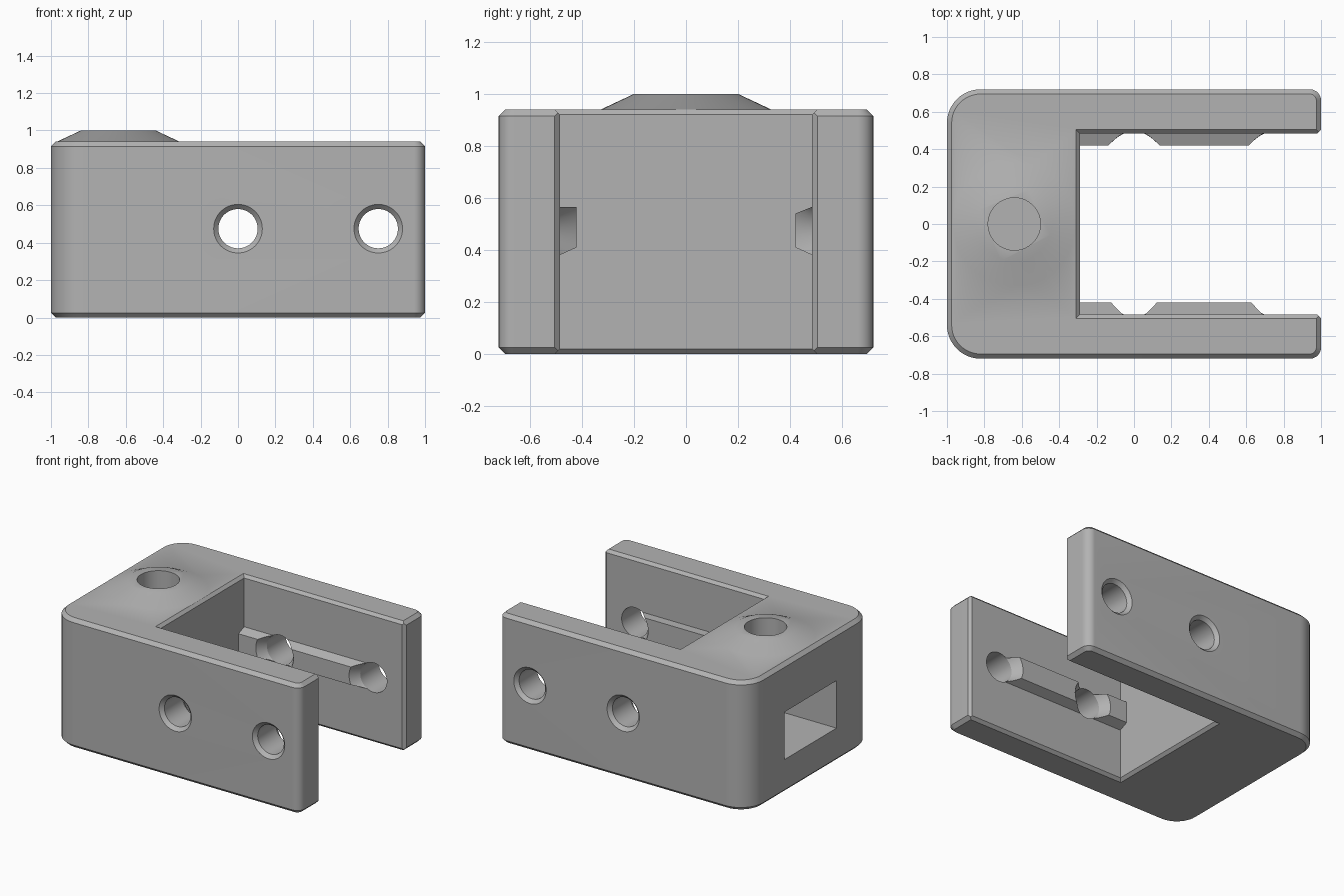
import bpy, bmesh, math

cube = bpy.data.objects.get("Cube")
if cube:
    bpy.data.objects.remove(cube, do_unlink=True)

grey = bpy.data.materials.new("plain grey")
grey.use_nodes = True
COLOUR = (0.45, 0.45, 0.45, 1)
grey.diffuse_color = COLOUR
grey.node_tree.nodes["Principled BSDF"].inputs["Base Color"].default_value = COLOUR


def loft(name, rings):
    """Skin a closed solid through rings that have equal point counts."""
    bm = bmesh.new()
    loops = [[bm.verts.new(p) for p in ring] for ring in rings]
    n = len(loops[0])
    for a, b in zip(loops, loops[1:]):
        for i in range(n):
            j = (i + 1) % n
            bm.faces.new((a[i], a[j], b[j], b[i]))
    bm.faces.new(loops[0][::-1])
    bm.faces.new(loops[-1])
    bmesh.ops.recalc_face_normals(bm, faces=bm.faces)
    mesh = bpy.data.meshes.new(name)
    bm.to_mesh(mesh)
    bm.free()
    mesh.materials.append(grey)
    ob = bpy.data.objects.new(name, mesh)
    bpy.context.collection.objects.link(ob)
    return ob


def circle(r, n=64):
    return [(r * math.cos(2 * math.pi * i / n), r * math.sin(2 * math.pi * i / n))
            for i in range(n)]


def combine(target, tool, operation):
    tool.hide_render = True
    mod = target.modifiers.new("join", 'BOOLEAN')
    mod.operation, mod.solver, mod.object = operation, 'EXACT', tool
    bpy.context.view_layer.objects.active = target
    bpy.ops.object.modifier_apply(modifier=mod.name)
    bpy.data.objects.remove(tool, do_unlink=True)


W, TOP, EDGE = 0.72, 0.94, 0.025
WALL, BACK = 0.485, -0.29


# Outer block: large round corners on the closed end, small on the arm tips
def outline(z, inset):
    pts = []
    for k, (sx, sy, r) in enumerate([(1, 1, 0.06), (-1, 1, 0.18), (-1, -1, 0.18), (1, -1, 0.06)]):
        for i in range(13):
            a = math.pi / 2 * (k + i / 12)
            pts.append((sx * (1 - r) + (r - inset) * math.cos(a),
                        sy * (W - r) + (r - inset) * math.sin(a), z))
    return pts


body = loft("clamp_body", [outline(0, EDGE), outline(EDGE, 0),
                           outline(TOP - EDGE, 0), outline(TOP, EDGE)])


# Open slot between the arms, with chamfered rims
def slot(z, e):
    half = [(BACK - e, WALL + e), (0.98 + e, WALL + e), (1.05, 0.555)]
    return [(x, y, z) for x, y in half] + [(x, -y, z) for x, y in half[::-1]]


combine(body, loft("slot_cutter", [slot(-0.02, 0.04), slot(0.02, 0),
                                   slot(TOP - 0.02, 0), slot(TOP + 0.02, 0.04)]), 'DIFFERENCE')

# Raised boss on the closed end
BOSS_X = -0.64
combine(body, loft("boss", [[(BOSS_X + x, y, z) for x, y in circle(r)]
                            for z, r in ((0.925, 0.328), (TOP, 0.328), (1.0, 0.2))]), 'UNION')

# Ribs along the inner walls; the front one has a flat top
for side, tip_top in ((-1, 0.565), (1, 0.54)):
    root, tip = side * 0.52, side * 0.42
    section = [(root, 0.365), (tip, 0.41), (tip, tip_top), (root, 0.565 if side < 0 else 0.58)]
    combine(body, loft("rib", [[(x, y, z) for y, z in section] for x in (-0.34, 0.74)]), 'UNION')

# Cross holes, countersunk outside and flared through the ribs
half = [(0.75, 0.16), (0.695, 0.105), (0.485, 0.107), (0.40, 0.165)]
profile = [(-y, r) for y, r in half] + half[::-1]
for hx in (0.0, 0.75):
    combine(body, loft("hole_cutter", [[(hx + x, y, 0.475 + z) for x, z in circle(r)]
                                       for y, r in profile]), 'DIFFERENCE')

# Square pocket in the closed end, reached by a round hole from the top
combine(body, loft("pocket_cutter", [[(x, y, z) for y, z in
                                      ((-0.3, 0.245), (0.3, 0.245), (0.3, 0.59), (-0.3, 0.59))]
                                     for x in (-1.1, -0.4)]), 'DIFFERENCE')
combine(body, loft("bore_cutter", [[(BOSS_X + x, y, z) for x, y in circle(0.14)]
                                   for z in (0.4, 1.1)]), 'DIFFERENCE')

# Smooth shading with crisp chamfers
bpy.ops.object.select_all(action='DESELECT')
body.select_set(True)
bpy.context.view_layer.objects.active = body
bpy.ops.object.shade_smooth_by_angle(angle=math.radians(30))
